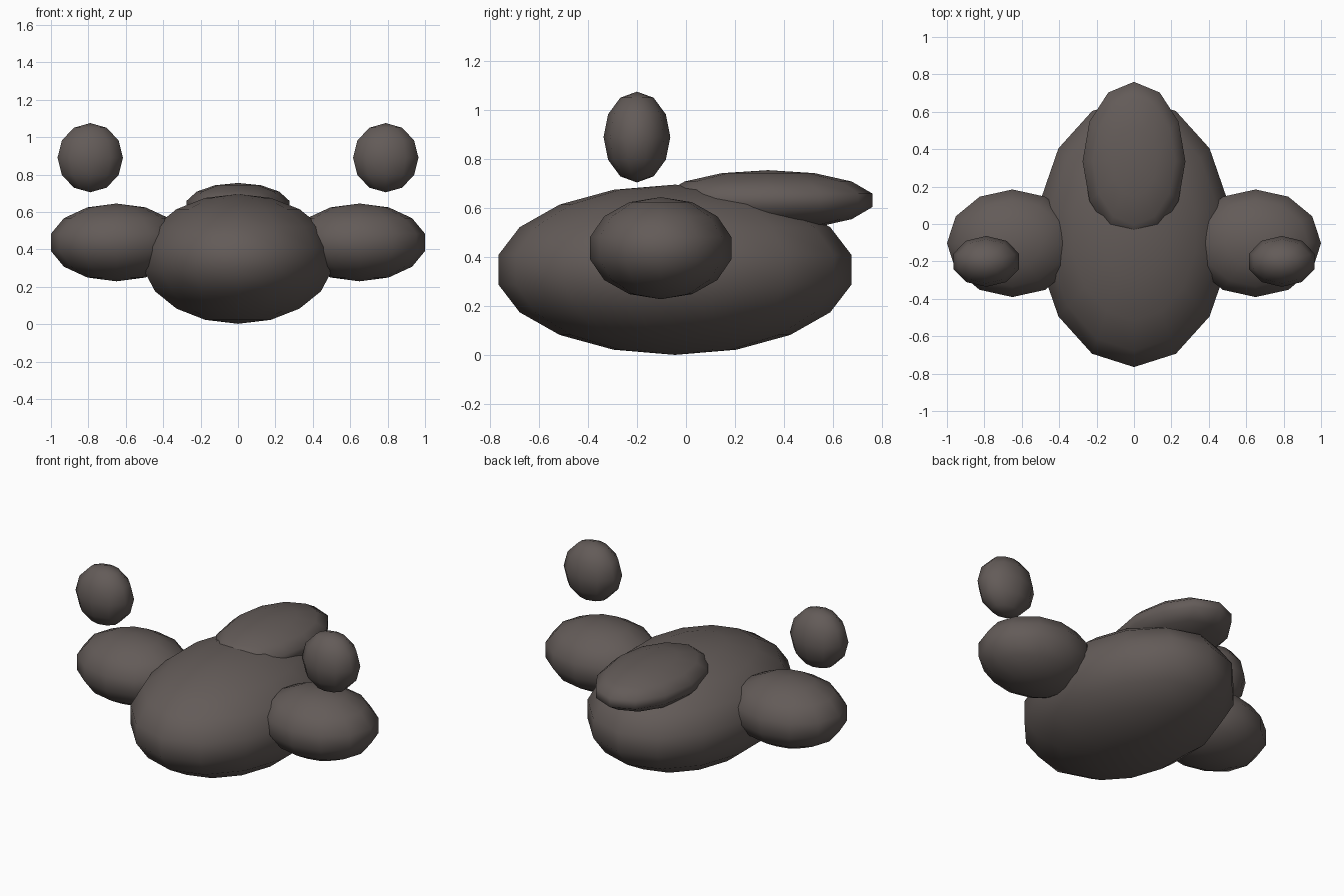
import bpy

if "Cube" in bpy.data.objects:
    bpy.data.objects.remove(bpy.data.objects["Cube"])

# Single warm grey-brown colour
fur = bpy.data.materials.new("dark_warm_grey")
fur.diffuse_color = (0.125, 0.105, 0.098, 1.0)
fur.use_nodes = True
fur.node_tree.nodes["Principled BSDF"].inputs["Base Color"].default_value = fur.diffuse_color


def ellipsoid(name, centre, radii, segments, rings):
    """Smooth low-poly ellipsoid with its poles along z."""
    bpy.ops.mesh.primitive_uv_sphere_add(
        segments=segments, ring_count=rings, radius=1, location=centre)
    ob = bpy.context.object
    ob.name = name
    ob.scale = radii
    bpy.ops.object.transform_apply(location=False, rotation=False, scale=True)
    bpy.ops.object.shade_smooth()
    ob.data.materials.append(fur)
    return ob


# Body and the flat tail resting on its back
ellipsoid("body", (0, -0.045, 0.349), (0.525, 0.731, 0.347), 14, 9)
ellipsoid("tail", (0, 0.335, 0.632), (0.282, 0.436, 0.123), 12, 7)

# Paired side lobes and the small floating pieces above them
for side, sx in (("left", -1), ("right", 1)):
    ellipsoid(side + "_side_lobe", (sx * 0.65, -0.103, 0.437),
              (0.359, 0.295, 0.208), 12, 7)
    ellipsoid(side + "_floating_ball", (sx * 0.79, -0.2, 0.89),
              (0.184, 0.136, 0.185), 10, 6)
